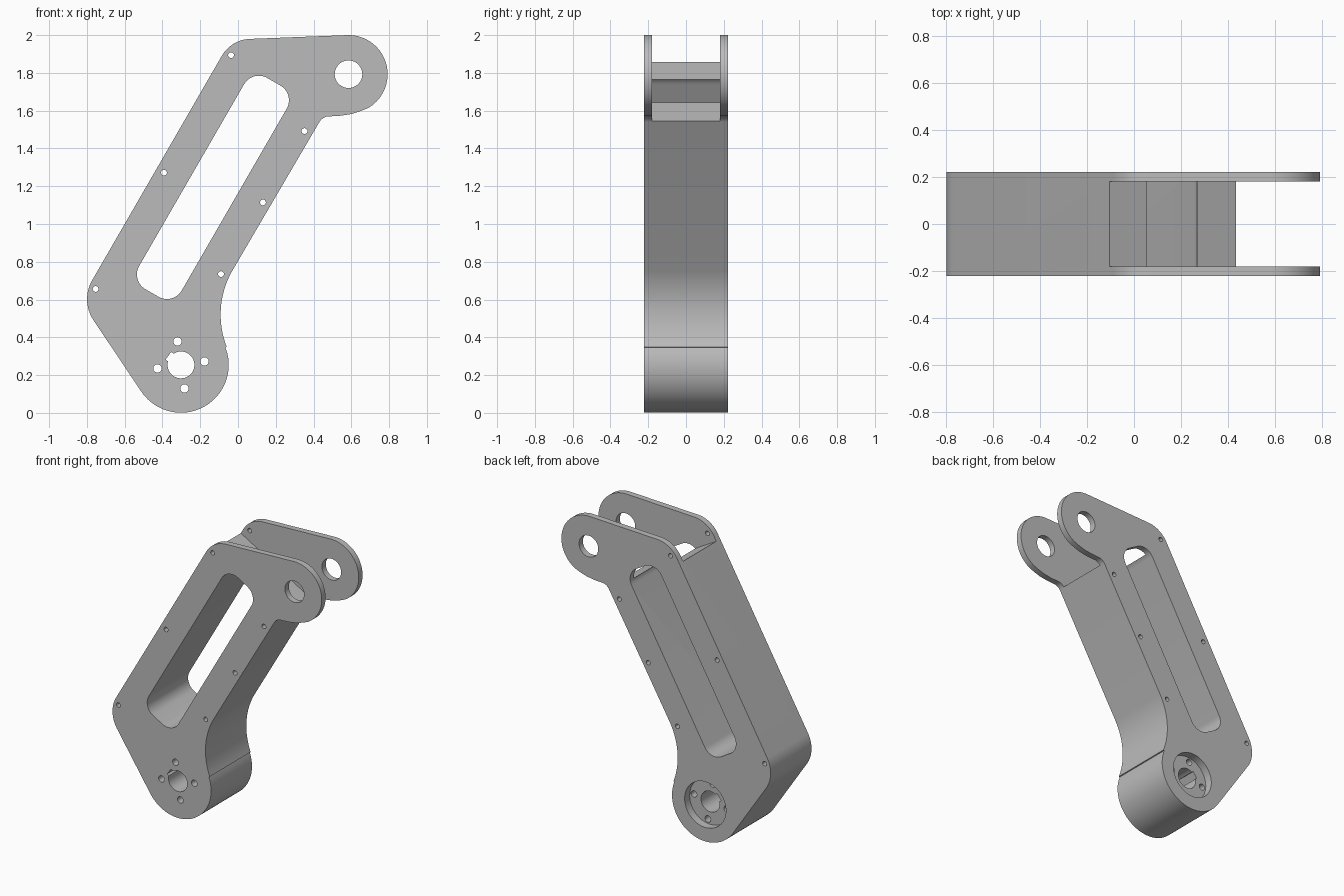
import bpy, bmesh
from math import sin, cos, radians

cube = bpy.data.objects.get("Cube")
if cube:
    bpy.data.objects.remove(cube, do_unlink=True)

HALF = 0.222      # half thickness of the arm
GAP = 0.18        # half width between the fork ears
PIVOT = (-0.302, 0.254)
EAR = (0.585, 1.793)

grey = bpy.data.materials.new("plain_grey")
grey.use_nodes = True
grey.diffuse_color = (0.5, 0.5, 0.5, 1)
grey.node_tree.nodes["Principled BSDF"].inputs["Base Color"].default_value = (0.5, 0.5, 0.5, 1)


def arc(center, r, a0, a1, n=16):
    angles = [radians(a0 + (a1 - a0) * i / n) for i in range(n + 1)]
    return [(center[0] + r * cos(a), center[1] + r * sin(a)) for a in angles]


def circle(center, r, n=48):
    return arc(center, r, 0, 360, n)[:-1]


def along_arm(s, t):
    """Point from distance along and across the arm, which leans 30 degrees."""
    c, k = cos(radians(30)), 0.5
    return (k * s + c * t, c * s - k * t)


def prism(name, outline, y0, y1):
    bm = bmesh.new()
    face = bm.faces.new([bm.verts.new((x, y0, z)) for x, z in outline])
    out = bmesh.ops.extrude_face_region(bm, geom=[face])
    moved = [v for v in out["geom"] if isinstance(v, bmesh.types.BMVert)]
    bmesh.ops.translate(bm, verts=moved, vec=(0, y1 - y0, 0))
    bmesh.ops.recalc_face_normals(bm, faces=bm.faces)
    mesh = bpy.data.meshes.new(name)
    bm.to_mesh(mesh)
    bm.free()
    mesh.materials.append(grey)
    obj = bpy.data.objects.new(name, mesh)
    bpy.context.collection.objects.link(obj)
    return obj


def cut(target, outline, y0=-0.4, y1=0.4):
    cutter = prism("cutter", outline, y0, y1)
    cutter.hide_render = True
    mod = target.modifiers.new("cut", "BOOLEAN")
    mod.operation = "DIFFERENCE"
    mod.solver = "EXACT"
    mod.object = cutter
    bpy.context.view_layer.objects.active = target
    bpy.ops.object.modifier_apply(modifier=mod.name)
    bpy.data.objects.remove(cutter, do_unlink=True)


# Arm side profile, counterclockwise from the lower pivot
profile = (
    arc(PIVOT, 0.253, 214, 381.5, 40)
    + arc((0.375, 0.52), 0.467, 201.5, 150, 20)
    + arc((0.483, 1.51), 0.06, 150, 86, 10)
    + [(0.54, 1.573), (0.60, 1.582), (0.65, 1.598)]
    + arc(EAR, 0.207, -60, 92, 40)
    + arc((0.07, 1.80), 0.18, 92, 150)
    + arc((-0.599, 0.602), 0.2, 150, 213)
)
arm = prism("lever_arm", profile, -HALF, HALF)

# Long rounded slot through the arm
slot = []
for s, t, a in ((1.523, -0.672, -30), (1.523, -0.752, 60),
                (0.412, -0.752, 150), (0.412, -0.672, 240)):
    slot += arc(along_arm(s, t), 0.09, a, a + 90, 12)
cut(arm, slot)

# Gap between the two fork ears
cut(arm, [along_arm(s, t) for s, t in
          ((1.557, -1.5), (1.557, 0.6), (3, 0.6), (3, -1.5))], -GAP, GAP)

# Ear holes
cut(arm, circle(EAR, 0.073))

# Round recess on the back of the lower pivot
cut(arm, circle(PIVOT, 0.157, 64), HALF - 0.055, 0.4)

# Keyed bore: a circle with a small square notch
KEY = 144
bore = arc(PIVOT, 0.071, KEY + 20.6, KEY + 339.4, 44)
bore += [arc(PIVOT, 0.086, KEY + d, KEY + d, 1)[0] for d in (-17, 17)]
cut(arm, bore)

# Four bolt holes around the bore
for i in range(4):
    center = arc(PIVOT, 0.126, 8.5 + 90 * i, 0, 1)[0]
    cut(arm, circle(center, 0.022, 20))

# Screw holes along both edges
for center in ((-0.037, 1.894), (-0.392, 1.272), (-0.754, 0.656),
               (0.352, 1.492), (0.132, 1.114), (-0.09, 0.735)):
    cut(arm, circle(center, 0.0155, 16))

# Smooth the curved walls, keep the rims sharp
arm.select_set(True)
bpy.context.view_layer.objects.active = arm
bpy.ops.object.shade_smooth_by_angle(angle=radians(30))
